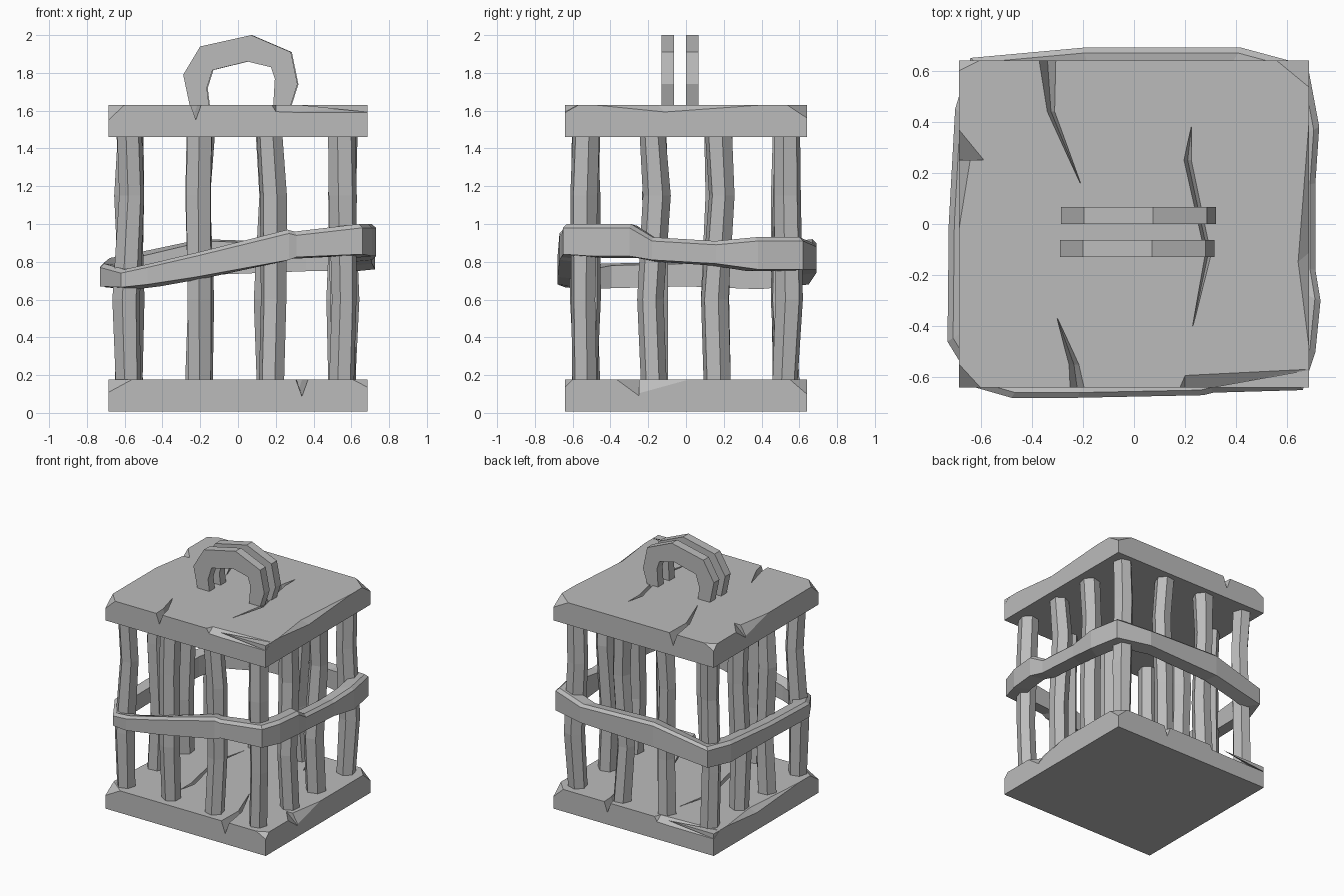
import bpy, bmesh, math, random
from mathutils import Vector

random.seed(4)
if "Cube" in bpy.data.objects:
    bpy.data.objects.remove(bpy.data.objects["Cube"])

GREY = (0.5, 0.5, 0.5, 1)
stone = bpy.data.materials.new("worn grey")
stone.use_nodes = True
stone.diffuse_color = GREY
stone.node_tree.nodes["Principled BSDF"].inputs["Base Color"].default_value = GREY


def finish(name, bm):
    """Turn a bmesh into a flat-shaded grey object."""
    bmesh.ops.recalc_face_normals(bm, faces=bm.faces[:])
    mesh = bpy.data.meshes.new(name)
    bm.to_mesh(mesh)
    bm.free()
    mesh.materials.append(stone)
    obj = bpy.data.objects.new(name, mesh)
    bpy.context.collection.objects.link(obj)
    return obj


def loft(name, rings, closed=False):
    """Bridge equal rings of points; close the loop or cap both ends."""
    bm = bmesh.new()
    loops = [[bm.verts.new(p) for p in ring] for ring in rings]
    n = len(loops[0])
    pairs = list(zip(loops, loops[1:]))
    if closed:
        pairs.append((loops[-1], loops[0]))
    else:
        bm.faces.new(loops[0])
        bm.faces.new(loops[-1])
    for a, b in pairs:
        for i in range(n):
            j = (i + 1) % n
            bm.faces.new((a[i], a[j], b[j], b[i]))
    return finish(name, bm)


def hull(points):
    bm = bmesh.new()
    for p in points:
        bm.verts.new(p)
    res = bmesh.ops.convex_hull(bm, input=bm.verts[:])
    junk = [v for v in res["geom_interior"] if isinstance(v, bmesh.types.BMVert)]
    bmesh.ops.delete(bm, geom=junk, context="VERTS")
    return finish("chip_cutter", bm)


def carve(obj, points):
    """Cut a convex chip out of an object."""
    cutter = hull(points)
    mod = obj.modifiers.new("chip", "BOOLEAN")
    mod.operation, mod.solver, mod.object = "DIFFERENCE", "EXACT", cutter
    deps = bpy.context.evaluated_depsgraph_get()
    mesh = bpy.data.meshes.new_from_object(obj.evaluated_get(deps))
    obj.modifiers.clear()
    obj.data = mesh
    bpy.data.objects.remove(cutter)


def crack(obj, path):
    """V-shaped groove along (x, y, half width) points."""
    for (ax, ay, aw), (bx, by, bw) in zip(path, path[1:]):
        pts = []
        for x, y, w in ((ax, ay, aw), (bx, by, bw)):
            pts += [(x - w, y, T), (x + w, y, T), (x, y, T - 0.01 - 2.5 * w)]
        carve(obj, pts)


# Slab with chipped edges and cracks, used for the lid and, turned round, the floor
T, H = 0.172, 0.17
W, D = 0.685, 0.64
lid = hull([(x, y, z) for x in (-W, W) for y in (-D, D) for z in (0, H)])
lid.name = "lid_slab"
chips = [
    # long front chip, then the corners
    [(0.17, -0.66, T), (0.2, -0.66, 0.12), (0.7, -0.66, 0.12), (0.2, -0.59, T), (0.7, -0.565, T)],
    [(-0.7, -0.66, T), (-0.7, -0.66, 0.06), (-0.58, -0.66, T), (-0.7, -0.53, T)],
    [(0.7, 0.66, T), (0.7, 0.66, 0.08), (0.53, 0.66, T), (0.7, 0.52, T)],
    [(-0.7, 0.66, T), (-0.7, 0.66, 0.1), (-0.56, 0.66, T), (-0.7, 0.59, T)],
    # worn right edge
    [(0.7, -0.62, T), (0.7, 0.62, T), (0.7, -0.1, 0.12), (0.64, -0.15, T)],
    # notch in the left edge
    [(-0.7, 0.25, T), (-0.585, 0.25, T), (-0.7, 0.39, T), (-0.7, 0.25, 0.07)],
    [(-0.7, 0.26, T), (-0.7, -0.12, T), (-0.64, 0.25, T), (-0.7, 0.25, 0.07)],
]
for chip in chips:
    carve(lid, chip)
crack(lid, [(-0.34, 0.66, 0.035), (-0.325, 0.44, 0.015), (-0.21, 0.16, 0.001)])
crack(lid, [(-0.22, -0.66, 0.03), (-0.235, -0.55, 0.02), (-0.3, -0.37, 0.001)])
crack(lid, [(0.225, 0.38, 0.001), (0.21, 0.25, 0.015), (0.29, -0.12, 0.012), (0.23, -0.4, 0.001)])

floor = lid.copy()
floor.data = lid.data.copy()
floor.name = "floor_slab"
bpy.context.collection.objects.link(floor)
floor.rotation_euler.z = math.pi
floor.location.z = 0.008
lid.location.z = 1.46


# Crooked hexagonal bars around the four sides
def bar(name, x, y):
    turn = random.uniform(0, math.pi / 3)
    rings = []
    for z in (0.15, 0.6, 1.15, 1.48):
        wob = 0.02 if 0.2 < z < 1.4 else 0.008
        cx, cy = x + random.uniform(-wob, wob), y + random.uniform(-wob, wob)
        r = random.uniform(0.066, 0.076)
        rings.append([(cx + r * math.cos(turn + i * math.pi / 3),
                       cy + r * math.sin(turn + i * math.pi / 3), z) for i in range(6)])
    loft(name, rings)


xs, ys = (-0.575, -0.2, 0.17, 0.555), (-0.53, -0.17, 0.17, 0.53)
for i, x in enumerate(xs):
    for j, y in enumerate(ys):
        if i in (0, 3) or j in (0, 3):
            bar(f"bar_{i + 1}_{j + 1}", x, y)

# Crooked band round the bars: outer x, outer y, bottom, top
band = [
    (-0.62, -0.64, 0.655, 0.76), (-0.48, -0.68, 0.67, 0.79), (-0.22, -0.68, 0.71, 0.85),
    (0.27, -0.67, 0.80, 0.97), (0.31, -0.66, 0.815, 0.96), (0.66, -0.65, 0.83, 1.0),
    (0.71, -0.5, 0.82, 1.0), (0.73, -0.3, 0.82, 1.0), (0.71, -0.18, 0.80, 0.93),
    (0.71, 0.16, 0.78, 0.91), (0.725, 0.38, 0.75, 0.93), (0.68, 0.62, 0.75, 0.93),
    (0.42, 0.69, 0.75, 0.90), (-0.2, 0.69, 0.73, 0.92), (-0.64, 0.65, 0.67, 0.83),
    (-0.7, 0.45, 0.655, 0.82), (-0.725, 0.0, 0.67, 0.80), (-0.73, -0.46, 0.66, 0.79),
]
K = 0.86
loft("band", [[(x, y, lo + 0.01), (x, y, hi - 0.02), (x * 0.97, y * 0.97, hi),
               (x * K, y * K, hi - 0.01), (x * K, y * K, lo)] for x, y, lo, hi in band], True)

# Pair of arched handles on the lid: outer and inner outline points
outer = [(-0.25, 1.6), (-0.29, 1.79), (-0.2, 1.94), (0.07, 2.0), (0.28, 1.91), (0.315, 1.74), (0.27, 1.6)]
inner = [(-0.15, 1.6), (-0.165, 1.72), (-0.135, 1.815), (0.05, 1.86), (0.175, 1.83), (0.195, 1.77), (0.185, 1.6)]
for name, y, dx in (("front_handle", -0.13, 0), ("back_handle", 0.0, 0.005)):
    loft(name, [[(ox + dx, y, oz), (ox + dx, y + 0.067, oz), (ix + dx, y + 0.067, iz), (ix + dx, y, iz)]
                for (ox, oz), (ix, iz) in zip(outer, inner)])
